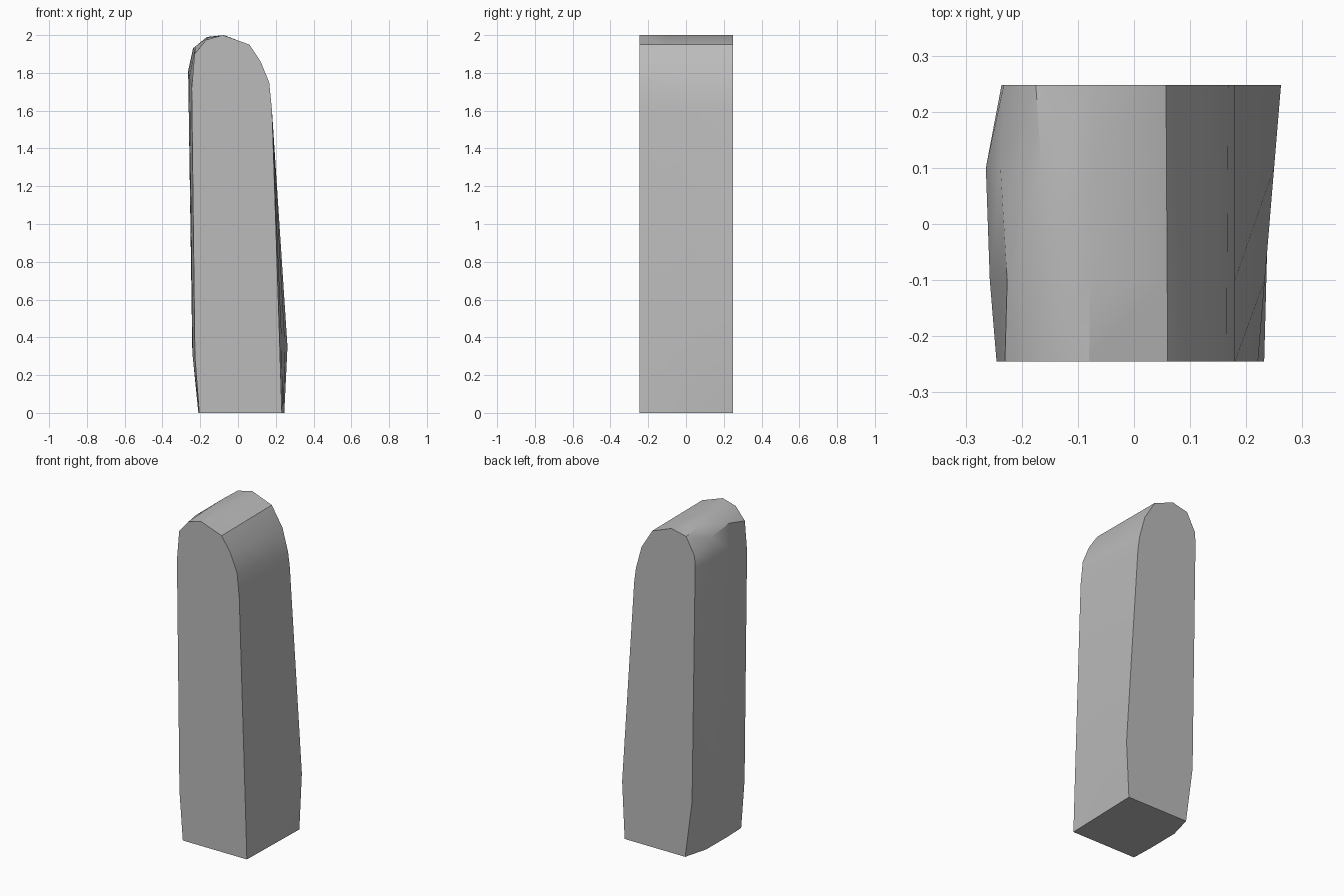
import bpy, bmesh, math

cube = bpy.data.objects.get("Cube")
if cube:
    bpy.data.objects.remove(cube, do_unlink=True)

# Plain stone colour
stone = bpy.data.materials.new("stone grey")
stone.use_nodes = True
grey = (0.5, 0.5, 0.5, 1)
stone.diffuse_color = grey
stone.node_tree.nodes["Principled BSDF"].inputs["Base Color"].default_value = grey

# Outlines (x, z) of the worn left-hand edge, from the foot up, at each depth y
worn_edge = {
    -0.245: [(-.205, 0), (-.228, .3), (-.245, 1.72), (-.23, 1.9), (-.168, 1.975)],
    -0.1: [(-.21, 0), (-.24, .3), (-.257, 1.78), (-.226, 1.94), (-.165, 1.985)],
    0.1: [(-.208, 0), (-.242, .33), (-.264, 1.81), (-.238, 1.93), (-.165, 1.99)],
    0.248: [(-.168, 0), (-.215, .35), (-.236, 1.8), (-.232, 1.87), (-.175, 1.977)],
}
# Outlines of the crown and straight edge at the front and back
front_edge = [(-.08, 2), (.06, 1.95), (.12, 1.86), (.165, 1.75), (.18, 1.6), (.221, .35), (.232, 0)]
back_edge = [(-.075, 2), (.057, 1.95), (.13, 1.83), (.168, 1.69), (.18, 1.6), (.262, .35), (.245, 0)]

# Loft the outlines from front to back
bm = bmesh.new()
depths = list(worn_edge)
rings = []
for y in depths:
    t = (y - depths[0]) / (depths[-1] - depths[0])
    straight = [(a[0] + (b[0] - a[0]) * t, a[1] + (b[1] - a[1]) * t)
                for a, b in zip(front_edge, back_edge)]
    rings.append([bm.verts.new((x, y, z)) for x, z in worn_edge[y] + straight])
count = len(rings[0])
for near, far in zip(rings, rings[1:]):
    for i in range(count):
        j = (i + 1) % count
        bm.faces.new((near[i], near[j], far[j], far[i]))
bm.faces.new(rings[0])
bm.faces.new(rings[-1])
bmesh.ops.recalc_face_normals(bm, faces=bm.faces)

mesh = bpy.data.meshes.new("standing_stone")
bm.to_mesh(mesh)
bm.free()
mesh.materials.append(stone)
slab = bpy.data.objects.new("standing_stone", mesh)
bpy.context.collection.objects.link(slab)
bpy.context.view_layer.objects.active = slab
slab.select_set(True)
bpy.ops.object.shade_smooth_by_angle(angle=math.radians(32))
